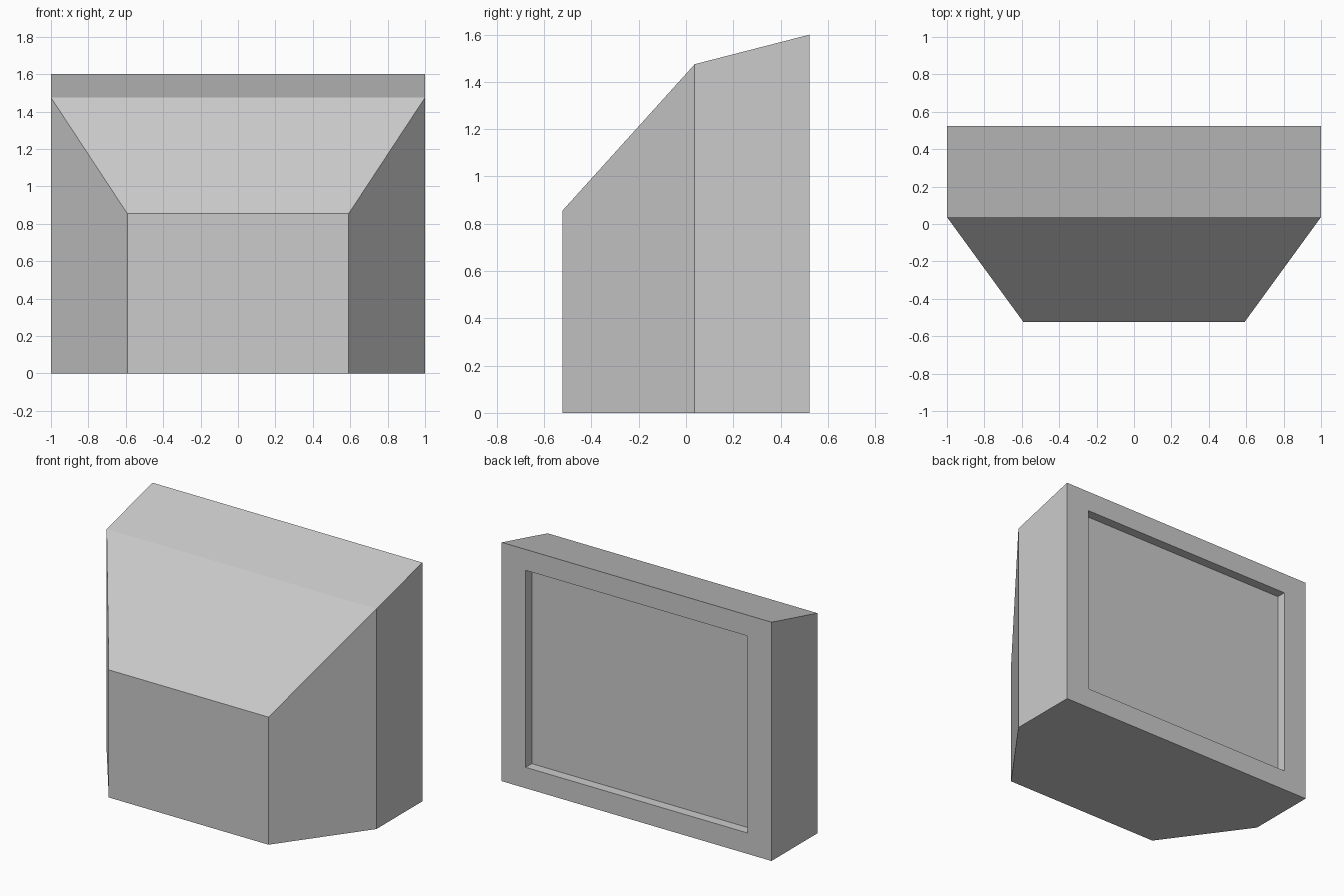
import bpy, bmesh

if "Cube" in bpy.data.objects:
    bpy.data.objects.remove(bpy.data.objects["Cube"])

# Half footprint going back: (half width, y, top height)
ROWS = [(0.592, -0.523, 0.855), (1.0, 0.037, 1.475), (1.0, 0.523, 1.6)]
RECESS_X, RECESS_Z, RECESS_DEPTH = 0.822, (0.14, 1.46), 0.065

bm = bmesh.new()

# Faceted shell: one rectangular ring per row, skinned front to back
rings = [[bm.verts.new(p) for p in ((-w, y, 0), (w, y, 0), (w, y, h), (-w, y, h))]
         for w, y, h in ROWS]
bm.faces.new(rings[0])
for a, b in zip(rings, rings[1:]):
    for i in range(1, 4):
        j = (i + 1) % 4
        bm.faces.new((a[i], b[i], b[j], a[j]))

# Flat underside as a single polygon
left = [r[0] for r in rings]
right = [r[1] for r in rings]
bm.faces.new(left + right[::-1])
back = bm.faces.new(rings[-1][::-1])
bmesh.ops.recalc_face_normals(bm, faces=bm.faces[:])

# Shallow rectangular recess in the back
bmesh.ops.inset_region(bm, faces=[back], thickness=0.14)
for v in back.verts:
    v.co.x = RECESS_X if v.co.x > 0 else -RECESS_X
    v.co.z = RECESS_Z[1] if v.co.z > 0.8 else RECESS_Z[0]
bmesh.ops.inset_region(bm, faces=[back], thickness=0.0)
for v in back.verts:
    v.co.y -= RECESS_DEPTH
bmesh.ops.recalc_face_normals(bm, faces=bm.faces[:])

mesh = bpy.data.meshes.new("faceted_housing")
bm.to_mesh(mesh)
bm.free()
housing = bpy.data.objects.new("faceted_housing", mesh)
bpy.context.collection.objects.link(housing)
